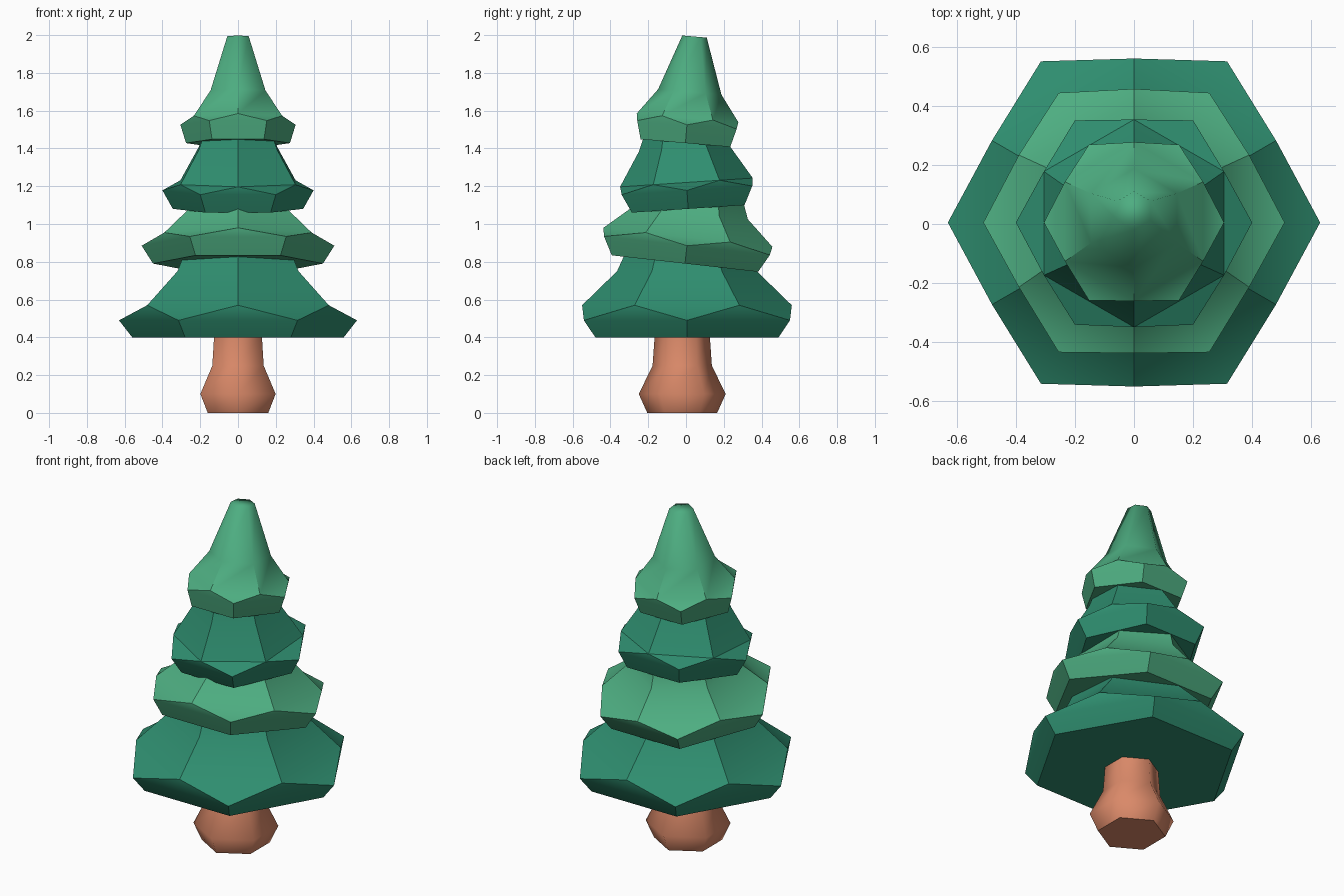
import bpy, bmesh, math
from mathutils import Matrix

if "Cube" in bpy.data.objects:
    bpy.data.objects.remove(bpy.data.objects["Cube"])


def material(name, rgb):
    m = bpy.data.materials.new(name)
    m.diffuse_color = (*rgb, 1)
    m.use_nodes = True
    m.node_tree.nodes["Principled BSDF"].inputs["Base Color"].default_value = m.diffuse_color
    return m


DARK = material("dark green", (0.028, 0.27, 0.16))
LIGHT = material("light green", (0.075, 0.42, 0.22))
BARK = material("bark brown", (0.70, 0.25, 0.14))


def hex_loft(name, rings, mat, sharp_angle, centre, tilt=0, smooth_above=9):
    """Stack of hexagon rings (radius, z, phase in degrees); a phase change is joined with triangles."""
    bm = bmesh.new()
    loops = []
    for r, z, phase in rings:
        angles = [math.radians(60 * i + phase) for i in range(6)]
        loops.append([bm.verts.new((r * math.cos(a), r * math.sin(a), z)) for a in angles])
    for k in range(len(rings) - 1):
        lo, up = loops[k], loops[k + 1]
        for i in range(6):
            j = (i + 1) % 6
            if rings[k][2] == rings[k + 1][2]:
                bm.faces.new((lo[i], lo[j], up[j], up[i]))
            else:
                bm.faces.new((lo[i], lo[j], up[i]))
                bm.faces.new((lo[j], up[j], up[i]))
    bm.faces.new(loops[0][::-1])
    bm.faces.new(loops[-1])
    bmesh.ops.recalc_face_normals(bm, faces=bm.faces)
    for f in bm.faces:
        f.smooth = True
    for e in bm.edges:
        on_tip = min(v.co.z for v in e.verts) > smooth_above
        e.smooth = on_tip or e.calc_face_angle(0) < math.radians(sharp_angle)
    # lean the part about its widest ring
    pivot = Matrix.Translation((0, centre[0], centre[1]))
    bm.transform(pivot @ Matrix.Rotation(math.radians(tilt), 4, 'X') @ Matrix.Translation((0, 0, -centre[1])))
    me = bpy.data.meshes.new(name)
    bm.to_mesh(me)
    bm.free()
    me.materials.append(mat)
    ob = bpy.data.objects.new(name, me)
    bpy.context.collection.objects.link(ob)
    return ob


# trunk with a flared foot
hex_loft("trunk", [(0.185, 0, 30), (0.23, 0.10, 30), (0.157, 0.25, 30), (0.145, 0.42, 30)],
         BARK, 65, (-0.02, 0))

# branch tiers: underside, rim, shoulder (turned by 30 degrees), neck, top
tiers = [
    ("bottom_tier", DARK, 0, [(0.56, 0.40), (0.63, 0.49), (0.555, 0.57), (0.37, 0.75), (0.32, 0.86)]),
    ("lower_middle_tier", LIGHT, -6.4, [(0.45, 0.79), (0.51, 0.885), (0.45, 0.93), (0.305, 1.06), (0.27, 1.15)]),
    ("upper_middle_tier", DARK, 3.8, [(0.345, 1.08), (0.40, 1.178), (0.352, 1.22), (0.24, 1.40), (0.20, 1.50)]),
    ("top_tier", LIGHT, -4.9, [(0.275, 1.428), (0.305, 1.525), (0.27, 1.562), (0.168, 1.70), (0.065, 1.994)]),
]
for name, mat, tilt, prof in tiers:
    rings = [(r, z, 0 if i < 2 else 30) for i, (r, z) in enumerate(prof)]
    hex_loft(name, rings, mat, 36, (0.005, prof[1][1]), tilt, 1.69)
